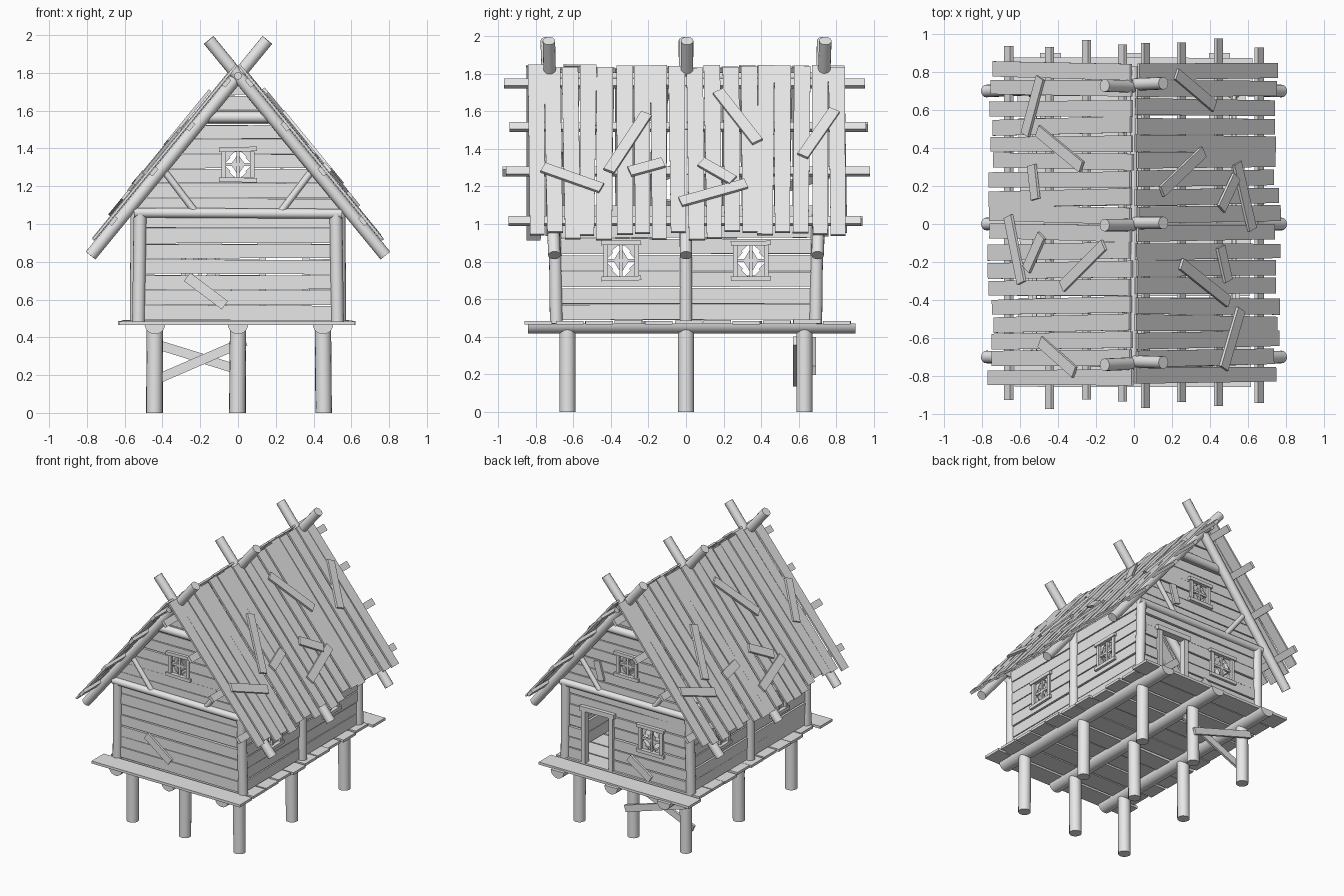
import bpy, bmesh, math, random
from mathutils import Matrix, Vector

random.seed(4)
if "Cube" in bpy.data.objects:
    bpy.data.objects.remove(bpy.data.objects["Cube"])

wood = bpy.data.materials.new("weathered_grey_wood")
wood.use_nodes = True
wood.diffuse_color = (0.8, 0.8, 0.8, 1)
wood.node_tree.nodes["Principled BSDF"].inputs["Base Color"].default_value = wood.diffuse_color


def jitter(amount):
    return random.uniform(-amount, amount)


def finish(bm, name, smooth=False):
    bmesh.ops.recalc_face_normals(bm, faces=bm.faces)
    mesh = bpy.data.meshes.new(name)
    bm.to_mesh(mesh)
    bm.free()
    mesh.materials.append(wood)
    obj = bpy.data.objects.new(name, mesh)
    bpy.context.collection.objects.link(obj)
    if smooth:
        bpy.ops.object.select_all(action='DESELECT')
        obj.select_set(True)
        bpy.context.view_layer.objects.active = obj
        bpy.ops.object.shade_smooth_by_angle()
    return obj


def prism(bm, frame, outline, inner, outer):
    """Extrude a flat (u, v) outline between two depths of a frame."""
    back, front = [[bm.verts.new(frame @ Vector((u, -d, v))) for u, v in outline]
                   for d in (inner, outer)]
    bm.faces.new(front)
    bm.faces.new(back[::-1])
    for i in range(len(outline)):
        bm.faces.new((front[i - 1], back[i - 1], back[i], front[i]))


def board(bm, frame, start, end, width, inner, outer, taper=1.0):
    a, b = Vector(start), Vector(end)
    side = (b - a).orthogonal().normalized() * width / 2
    prism(bm, frame, [a - side, b - side * taper, b + side * taper, a + side], inner, outer)


def log(bm, start, end, radius):
    a, b = Vector(start), Vector(end)
    turn = (b - a).to_track_quat('Z', 'Y').to_matrix().to_4x4()
    bmesh.ops.create_cone(bm, cap_ends=True, segments=16, radius1=radius, radius2=radius,
                          depth=(b - a).length, matrix=Matrix.Translation((a + b) / 2) @ turn)


def wall_frame(angle, distance):
    return Matrix.Rotation(angle, 4, 'Z') @ Matrix.Translation((0, -distance, 0))


RIDGE, SLOPE = 1.785, 1.22
LEAN = math.atan2(1, SLOPE)
HALF_X, HALF_Y = 0.525, 0.69
FLOOR, EAVE = 0.487, 1.06
POST_X = (-0.44, 0, 0.45)
WALLS = {"front": wall_frame(0, HALF_Y), "back": wall_frame(math.pi, HALF_Y),
         "left": wall_frame(math.pi / 2, HALF_X), "right": wall_frame(-math.pi / 2, HALF_X)}
deck_frame = Matrix.Rotation(-math.pi / 2, 4, 'X')

# Stilts and half-log floor beams
bm = bmesh.new()
for x in POST_X:
    for y in (-0.63, 0, 0.63):
        log(bm, (x + jitter(0.005), y, 0), (x, y, 0.45), 0.043)
finish(bm, "stilts", True)

bm = bmesh.new()
for x in POST_X:
    arc = [math.pi * (1 + i / 10) for i in range(11)]
    outline = [(x + 0.055 * math.cos(t), 0.472 + 0.055 * math.sin(t)) for t in arc]
    prism(bm, Matrix(), outline, -0.9, 0.84)
finish(bm, "floor_beams", True)

# Crossed braces between two rear stilts
bm = bmesh.new()
board(bm, Matrix(), (-0.47, 0.375), (0.03, 0.22), 0.05, -0.69, -0.672)
board(bm, Matrix(), (-0.47, 0.16), (0.04, 0.38), 0.05, -0.588, -0.57)
finish(bm, "stilt_braces")

# Deck boards
bm = bmesh.new()
pitch = 1.74 / 11
for i in range(11):
    y = -0.86 + pitch * (i + 0.5)
    reach = 0.63 if i in (0, 10) else 0.6
    lift = jitter(0.004)
    board(bm, deck_frame, (-reach + jitter(0.02), y + jitter(0.006)),
          (reach + jitter(0.02), y + jitter(0.006)), pitch - 0.012,
          0.468 + lift, FLOOR + lift)
finish(bm, "deck_boards")


def plank_wall(name, frame, low, high, rows, half_width, openings):
    """Stack uneven horizontal planks, leaving rectangular openings."""
    bm = bmesh.new()
    step = (high - low) / rows
    for row in range(rows):
        bottom, top = low + row * step, low + (row + 1) * step
        gaps = [random.uniform(0.0005, 0.006) for _ in range(4)]
        depth = jitter(0.004)
        w0, w1 = half_width(bottom), half_width(top)
        lower = lambda u: bottom + gaps[0] + (gaps[1] - gaps[0]) * (u + w0) / (2 * w0)
        upper = lambda u: top - gaps[2] - (gaps[3] - gaps[2]) * (u + w0) / (2 * w0)
        hits = [o for o in openings if o[2] < top and o[3] > bottom]
        edges = sorted({-w0, w0, *[u for o in hits for u in o[:2]]})
        for a, b in zip(edges, edges[1:]):
            ua = -w1 if a == -w0 else a
            ub = w1 if b == w0 else b
            quad = [(a, lower(a)), (b, lower(b)), (ub, upper(ub)), (ua, upper(ua))]
            hole = next((o for o in hits if o[0] <= a and b <= o[1]), None)
            if not hole:
                prism(bm, frame, quad, depth - 0.012, depth + 0.01)
                continue
            if hole[2] > quad[0][1]:
                prism(bm, frame, [*quad[:2], (b, hole[2]), (a, hole[2])], depth - 0.012, depth + 0.01)
            if hole[3] < quad[2][1]:
                prism(bm, frame, [(a, hole[3]), (b, hole[3]), *quad[2:]], depth - 0.012, depth + 0.01)
    finish(bm, name)


def window(name, frame, u, v, w, h):
    """Frame, cross bars and jagged remains of the panes."""
    local = frame @ Matrix.Translation((u, 0, v))
    bm = bmesh.new()
    for s in (-1, 1):
        board(bm, local, (s * (w + 0.01), -h), (s * (w + 0.01), h), 0.024, -0.015, 0.024)
        board(bm, local, (-w - 0.035, s * (h + 0.01) + jitter(0.004)),
              (w + 0.035, s * (h + 0.01) + jitter(0.004)), 0.024, -0.015, 0.032)
    board(bm, local, (0, -h), (0, h), 0.016, -0.008, 0.012)
    board(bm, local, (-w, 0), (w, 0), 0.016, -0.008, 0.011)
    finish(bm, name + "_frame")
    bm = bmesh.new()
    shards = (((1, 1), (0.2, 1), (0.75, 0.55)), ((1, 1), (1, 0.15), (0.6, 0.5)),
              ((0, 0), (0.1, 0.65), (0.5, 0.1)))
    for sx in (-w, w):
        for sy in (-h, h):
            for i, shard in enumerate(shards):
                prism(bm, local, [(a * sx, b * sy) for a, b in shard], i * 0.001, 0.004)
    finish(bm, name + "_broken_panes")


# Lower walls, gables and windows
def hole_for(u, v, w, h):
    return (u - w, u + w, v - h, v + h)


side_windows = [(s * 0.345, 0.805, 0.072, 0.085) for s in (-1, 1)]
rear_window, gable_window = (0.2, 0.8, 0.08, 0.085), (0, 1.315, 0.066, 0.07)
doorway = (-0.36, -0.13, 0.4, 0.89)
lower_windows = {"front": [], "back": [rear_window], "left": side_windows, "right": side_windows}
for side, frame in WALLS.items():
    is_end = side in ("front", "back")
    holes = [hole_for(*w) for w in lower_windows[side]] + ([doorway] if side == "back" else [])
    width = HALF_X if is_end else HALF_Y
    plank_wall(side + "_wall", frame, FLOOR, EAVE if is_end else 1.1, 7,
               lambda v: width - 0.014, holes)
    for i, spec in enumerate(lower_windows[side]):
        window(f"{side}_window_{i + 1}", frame, *spec)
    if is_end:
        plank_wall(side + "_gable", frame, EAVE, 1.76, 9,
                   lambda v: (RIDGE - v) / SLOPE, [hole_for(*gable_window)])
        window(side + "_gable_window", frame, *gable_window)

# Door frame and nailed-on repair boards
bm = bmesh.new()
back, front = WALLS["back"], WALLS["front"]
for u in doorway[:2]:
    board(bm, back, (u, FLOOR), (u, 0.89), 0.035, -0.02, 0.028)
board(bm, back, (doorway[0] - 0.03, 0.9), (doorway[1] + 0.03, 0.905), 0.035, -0.02, 0.034)
finish(bm, "door_frame")
bm = bmesh.new()
board(bm, front, (-0.27, 0.72), (-0.07, 0.57), 0.055, 0.012, 0.028)
board(bm, back, (0.02, 0.63), (0.2, 0.51), 0.055, 0.012, 0.028)
board(bm, back, (-0.25, 1.29), (-0.21, 1.15), 0.05, 0.012, 0.028)
finish(bm, "wall_repair_boards")

# Corner posts, middle posts, tie beams and gable struts
bm = bmesh.new()
for s in (-1, 1):
    for y in (-HALF_Y, HALF_Y):
        log(bm, (s * 0.527, y, 0.47), (s * 0.518, y * 1.01, 1.05), 0.034)
    log(bm, (s * 0.54, 0, 0.47), (s * 0.535, 0, 1.1), 0.033)
finish(bm, "wall_posts", True)
bm = bmesh.new()
for y in (-0.705, 0.705):
    log(bm, (-0.55, y, EAVE), (0.55, y, EAVE - 0.006), 0.026)
    log(bm, (-0.16, y, 1.565), (0.16, y, 1.565), 0.03)
    for s in (-1, 1):
        log(bm, (s * 0.39, y, 1.28), (s * 0.23, y, 1.07), 0.018)
finish(bm, "gable_beams", True)

# Crossed rafters and ridge pole
bm = bmesh.new()
for row in (-1, 0, 1):
    for s in (-1, 1):
        log(bm, (s * 0.78, row * 0.7, RIDGE - SLOPE * 0.78),
            (-s * 0.155, row * 0.735 - 0.006 * s, RIDGE + SLOPE * 0.155), 0.033)
finish(bm, "rafters", True)
bm = bmesh.new()
log(bm, (0, -0.83, RIDGE), (0, 0.83, RIDGE), 0.02)
finish(bm, "ridge_pole", True)

# Roof slopes: purlins, planks and loose repair boards given as (x, y) ends
patches = {
    1: [(0.22, 0.79, 0.42, 0.62), (0.14, 0.17, 0.36, 0.38), (0.45, 0.08, 0.53, 0.25),
        (0.54, 0.32, 0.62, -0.03), (0.45, -0.12, 0.49, -0.3), (0.24, -0.21, 0.49, -0.41),
        (0.56, -0.45, 0.47, -0.76)],
    -1: [(0.57, 0.47, 0.49, 0.77), (0.5, 0.49, 0.27, 0.3), (0.53, 0.31, 0.51, 0.13),
         (0.66, 0.04, 0.59, -0.31), (0.48, -0.06, 0.56, -0.24), (0.37, -0.33, 0.15, -0.11),
         (0.49, -0.62, 0.31, -0.78)]}
for s, side in ((1, "left"), (-1, "right")):
    slope = (Matrix.Rotation(s * math.pi / 2, 4, 'Z') @ Matrix.Translation((0, 0, RIDGE))
             @ Matrix.Rotation(-LEAN, 4, 'X'))

    def down(x, depth):
        return -(x - depth * math.cos(LEAN)) / math.sin(LEAN)

    bm = bmesh.new()
    for x in (0.06, 0.25, 0.445, 0.66):
        v = down(x, 0.023)
        board(bm, slope, (-0.95 + jitter(0.03), v), (0.95 + jitter(0.03), v), 0.05, 0.012, 0.034)
    finish(bm, side + "_purlins")

    bm = bmesh.new()
    pitch = 1.7 / 18
    for i in range(18):
        u = -0.85 + pitch * (i + 0.5)
        lift = random.uniform(0, 0.006)
        board(bm, slope, (u + jitter(0.006), 0.03 + jitter(0.012)),
              (u + jitter(0.014), -1.13 + jitter(0.03)), pitch - 0.007,
              0.034 + lift, 0.047 + lift, random.uniform(0.84, 0.97))
    finish(bm, side + "_roof_planks")

    bm = bmesh.new()
    for i, (xa, ya, xb, yb) in enumerate(patches[s]):
        lift = 0.004 * (i % 3)
        board(bm, slope, (s * ya, down(xa, 0.055)), (s * yb, down(xb, 0.055)), 0.062,
              0.05 + lift, 0.066 + lift)
    finish(bm, side + "_roof_repair_boards")
